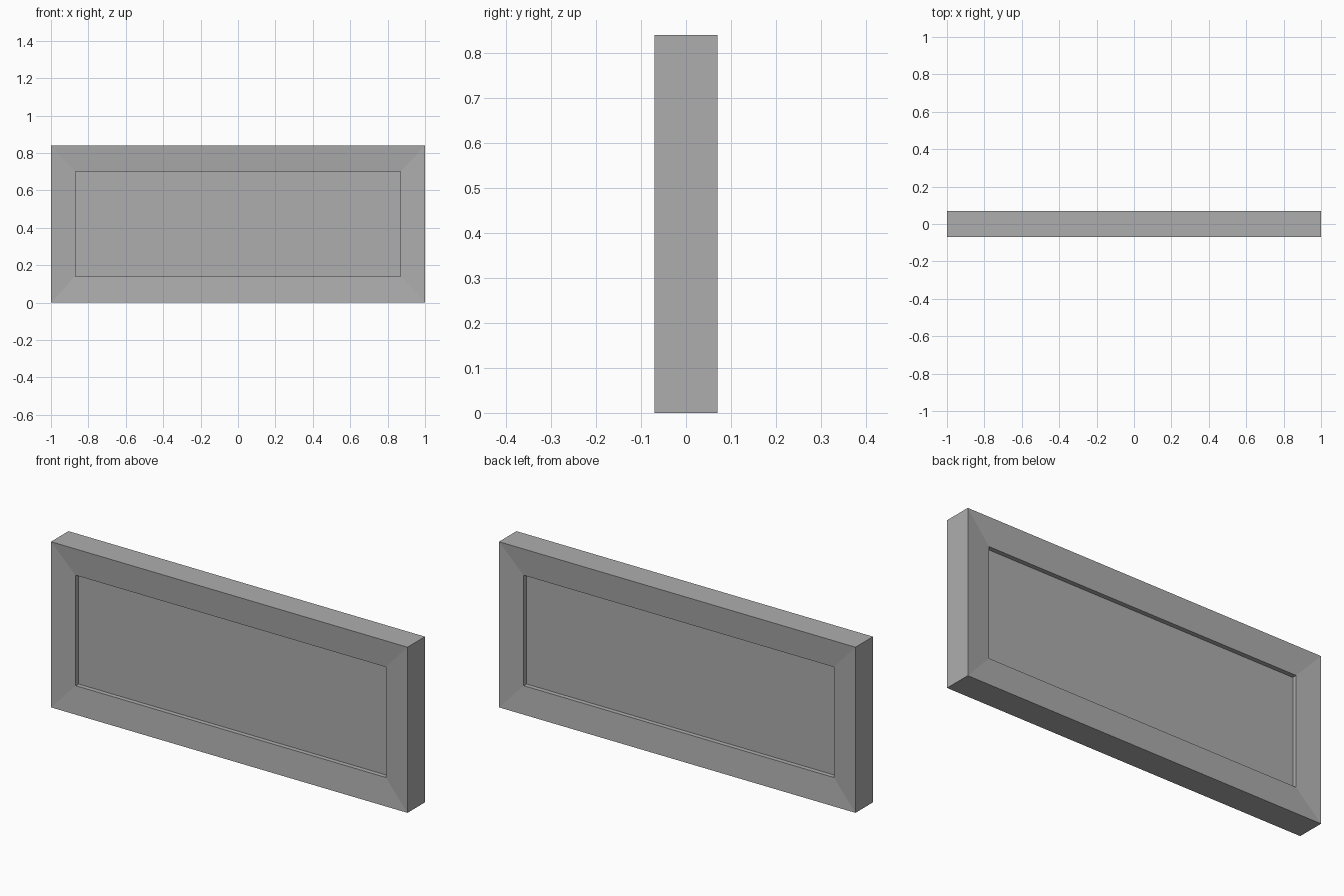
import bpy
import bmesh

# Remove the default cube
cube = bpy.data.objects.get("Cube")
if cube:
    bpy.data.objects.remove(cube, do_unlink=True)

WIDTH, HEIGHT = 2.0, 0.84
HALF_DEPTH = 0.07
OPEN_X, OPEN_Z = 0.87, 0.28      # half size of the opening
LIP_Y, PANEL_Y = 0.058, 0.035    # half depth at the lip and the panel


def make_material(name, colour):
    mat = bpy.data.materials.new(name)
    mat.use_nodes = True
    mat.diffuse_color = colour
    mat.node_tree.nodes["Principled BSDF"].inputs["Base Color"].default_value = colour
    return mat


def make_object(name, bm, mat):
    bmesh.ops.recalc_face_normals(bm, faces=bm.faces)
    mesh = bpy.data.meshes.new(name)
    bm.to_mesh(mesh)
    bm.free()
    mesh.materials.append(mat)
    obj = bpy.data.objects.new(name, mesh)
    bpy.context.collection.objects.link(obj)
    return obj


def rectangle(bm, half_x, half_z, y):
    mid = HEIGHT / 2
    return [bm.verts.new((sx * half_x, y, mid + sz * half_z))
            for sx, sz in ((-1, -1), (1, -1), (1, 1), (-1, 1))]


grey = make_material("plain grey", (0.42, 0.42, 0.42, 1))

# Mitred frame: rectangular loops from the back lip around to the front lip
bm = bmesh.new()
outer = (WIDTH / 2, HEIGHT / 2)
opening = (OPEN_X, OPEN_Z)
loops = [rectangle(bm, *size, y) for size, y in (
    (opening, PANEL_Y), (opening, LIP_Y), (outer, HALF_DEPTH),
    (outer, -HALF_DEPTH), (opening, -LIP_Y), (opening, -PANEL_Y))]
for a, b in zip(loops, loops[1:]):
    for i in range(4):
        j = (i + 1) % 4
        bm.faces.new((a[i], a[j], b[j], b[i]))

# Recessed panels close the opening on both sides
for loop in (loops[0], loops[-1]):
    bm.faces.new(loop)
make_object("framed_panel", bm, grey)
